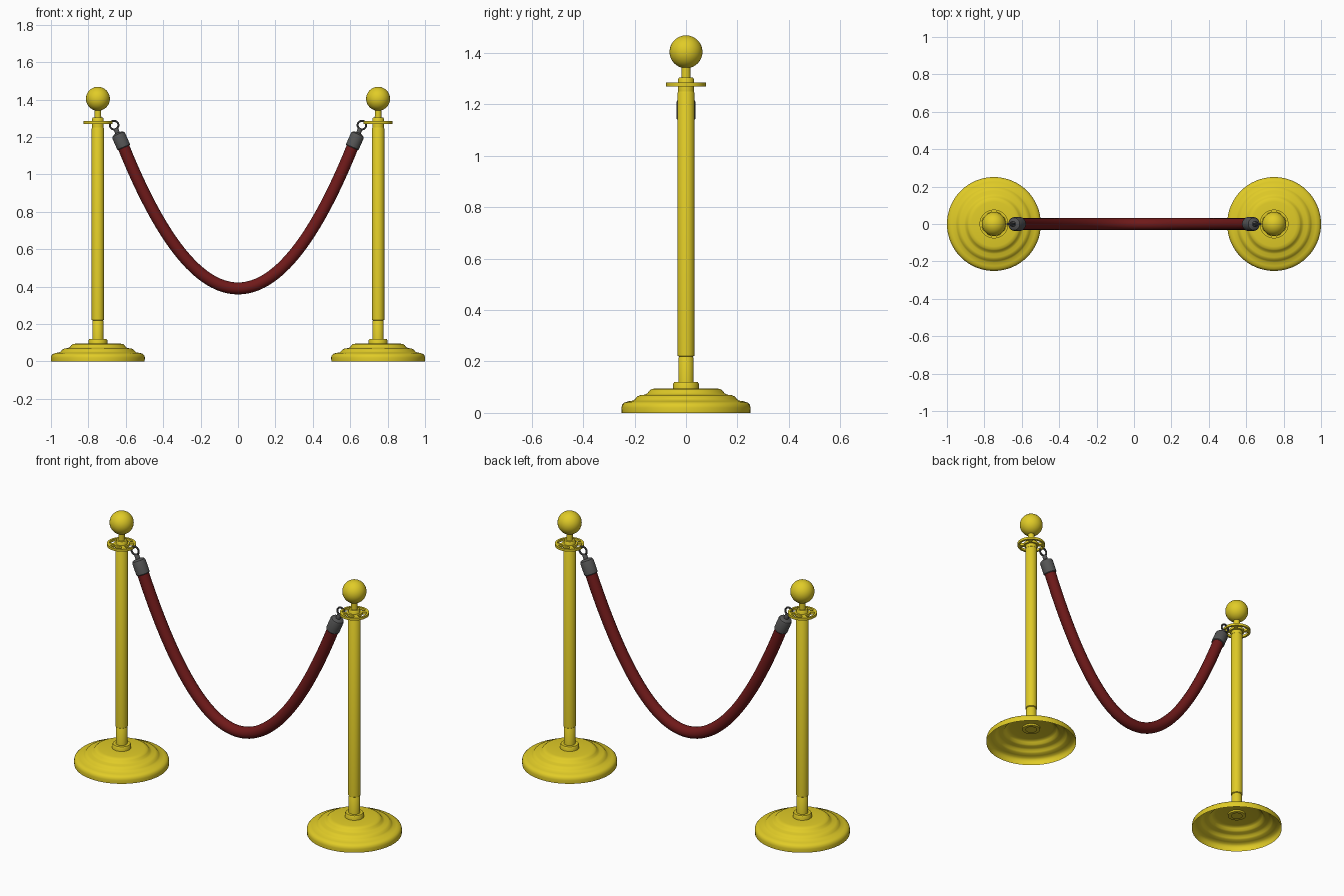
import bpy, bmesh, math
from mathutils import Vector, Matrix

if "Cube" in bpy.data.objects:
    bpy.data.objects.remove(bpy.data.objects["Cube"])


def material(name, rgb):
    m = bpy.data.materials.new(name)
    m.diffuse_color = (*rgb, 1)
    m.use_nodes = True
    m.node_tree.nodes["Principled BSDF"].inputs["Base Color"].default_value = m.diffuse_color
    return m


GOLD = material("polished_gold", (0.75, 0.6, 0.02))
RED = material("red_velvet", (0.16, 0.01, 0.01))
DARK = material("dark_metal", (0.09, 0.09, 0.09))
POST_X = 0.749


def finish(obj, mat, angle=35):
    obj.data.materials.append(mat)
    bpy.ops.object.select_all(action='DESELECT')
    obj.select_set(True)
    bpy.context.view_layer.objects.active = obj
    bpy.ops.object.shade_smooth_by_angle(angle=math.radians(angle))
    return obj


def add_mesh(name, bm, mat, matrix):
    bmesh.ops.recalc_face_normals(bm, faces=bm.faces)
    me = bpy.data.meshes.new(name)
    bm.to_mesh(me)
    bm.free()
    obj = bpy.data.objects.new(name, me)
    bpy.context.collection.objects.link(obj)
    obj.matrix_world = matrix
    return finish(obj, mat)


def lathe(name, profile, mat, matrix, steps=48):
    """Turn a list of (radius, height) points around the local z axis."""
    bm = bmesh.new()
    vs = [bm.verts.new((r, 0, z)) for r, z in profile]
    es = [bm.edges.new(p) for p in zip(vs, vs[1:])]
    bmesh.ops.spin(bm, geom=vs + es, axis=(0, 0, 1), cent=(0, 0, 0),
                   angle=math.tau, steps=steps, use_duplicate=False)
    bmesh.ops.remove_doubles(bm, verts=bm.verts, dist=1e-5)
    return add_mesh(name, bm, mat, matrix)


def slotted_disc(name, mat, matrix, n=64):
    """Flat ring with four curved slots for the rope hooks."""
    radii = (0.028, 0.042, 0.065, 0.077)
    bm = bmesh.new()
    rings = [[bm.verts.new((r * math.cos(math.tau * i / n), r * math.sin(math.tau * i / n), 0))
              for i in range(n)] for r in radii]
    for k in range(3):
        for i in range(n):
            spoke = (i - n // 8 + 2) % (n // 4) < 4
            if k != 1 or spoke:
                j = (i + 1) % n
                bm.faces.new((rings[k][i], rings[k + 1][i], rings[k + 1][j], rings[k][j]))
    ext = bmesh.ops.extrude_face_region(bm, geom=bm.faces[:], use_keep_orig=True)
    bmesh.ops.translate(bm, vec=(0, 0, 0.014),
                        verts=[g for g in ext['geom'] if isinstance(g, bmesh.types.BMVert)])
    return add_mesh(name, bm, mat, matrix)


def tube(name, points, radius, mat, cyclic=False, res=6):
    cu = bpy.data.curves.new(name, 'CURVE')
    cu.dimensions = '3D'
    cu.bevel_depth, cu.bevel_resolution, cu.use_fill_caps = radius, res, True
    sp = cu.splines.new('POLY')
    sp.points.add(len(points) - 1)
    for p, co in zip(sp.points, points):
        p.co = (*co, 1)
    sp.use_cyclic_u = cyclic
    obj = bpy.data.objects.new(name, cu)
    bpy.context.collection.objects.link(obj)
    bpy.ops.object.select_all(action='DESELECT')
    obj.select_set(True)
    bpy.context.view_layer.objects.active = obj
    bpy.ops.object.convert(target='MESH')
    return finish(bpy.context.object, mat)


# Turned profiles as (radius, height)
BASE = [(0.25, 0), (0.251, 0.02), (0.248, 0.032), (0.24, 0.04), (0.225, 0.045), (0.205, 0.048),
        (0.197, 0.055), (0.19, 0.064), (0.178, 0.069), (0.16, 0.071), (0.15, 0.076),
        (0.143, 0.086), (0.135, 0.092), (0.12, 0.095), (0.03, 0.095)]
BASE_COLLAR = [(0.03, 0.085), (0.05, 0.085), (0.05, 0.113), (0.046, 0.12), (0.03, 0.12)]
POLE = [(0, 0.095), (0.03, 0.095), (0.03, 0.213), (0.028, 0.216), (0.028, 0.219), (0.033, 0.222),
        (0.033, 1.245), (0.03, 1.25), (0, 1.25)]
TOP_COLLAR = [(0, 1.243), (0.026, 1.243), (0.031, 1.25), (0.031, 1.298), (0.027, 1.304),
              (0.018, 1.304), (0.017, 1.35), (0, 1.35)]
BALL = [(0.064 * math.sin(math.pi * i / 24), 1.404 - 0.064 * math.cos(math.pi * i / 24))
        for i in range(25)]
BALL[0], BALL[-1] = (0, 1.34), (0, 1.468)
CAP = [(0, 0), (0.034, 0), (0.037, 0.004), (0.037, 0.07), (0.033, 0.078), (0.02, 0.084),
       (0.013, 0.086), (0.013, 0.104), (0.009, 0.112), (0, 0.113)]

for side, s in (("left", -1), ("right", 1)):
    # Stanchion post
    place = Matrix.Translation((s * POST_X, 0, 0))
    lathe(side + "_base", BASE, GOLD, place, 64)
    lathe(side + "_base_collar", BASE_COLLAR, GOLD, place)
    lathe(side + "_pole", POLE, GOLD, place)
    lathe(side + "_top_collar", TOP_COLLAR, GOLD, place)
    lathe(side + "_finial_ball", BALL, GOLD, place)
    slotted_disc(side + "_hook_disc", GOLD, place @ Matrix.Translation((0, 0, 1.27)))

    # Rope end cap and the hook ring through the disc
    start = Vector((s * 0.61, 0, 1.143))
    axis = Vector((s * 0.40, 0, 0.917)).normalized()
    lathe(side + "_rope_cap", CAP, DARK,
          Matrix.Translation(start) @ axis.to_track_quat('Z', 'Y').to_matrix().to_4x4(), 32)
    c = start + axis * 0.131
    ring = [(c.x + 0.023 * math.cos(math.tau * i / 32), 0, c.z + 0.023 * math.sin(math.tau * i / 32))
            for i in range(32)]
    tube(side + "_hook_ring", ring, 0.0055, DARK, cyclic=True, res=3)

# Hanging rope
xs = [-0.615 + 1.23 * i / 48 for i in range(49)]
tube("rope", [(x, 0, 0.39 + 2.02 * x * x) for x in xs], 0.032, RED)
